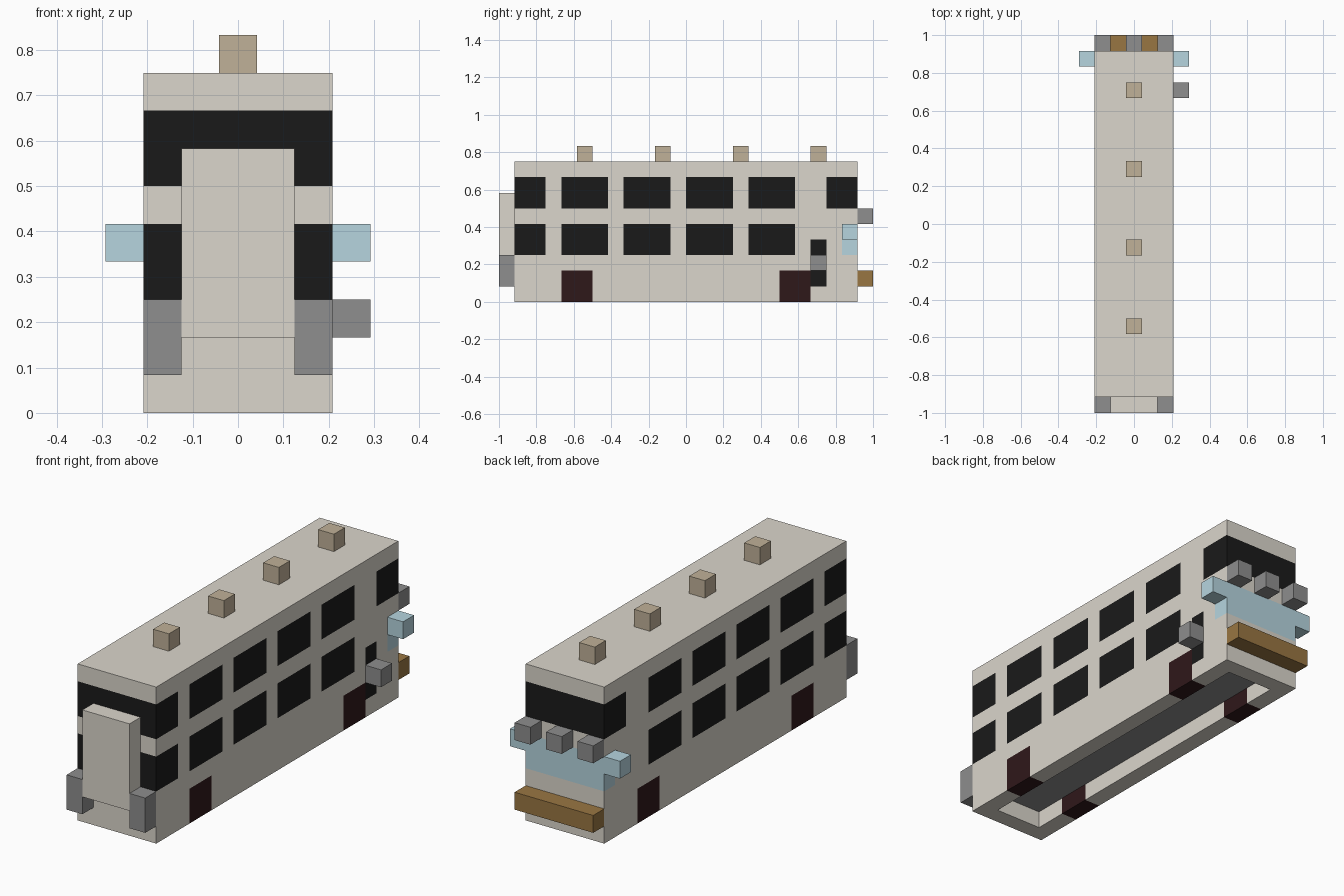
import bpy, bmesh
from mathutils import Vector

if "Cube" in bpy.data.objects:
    bpy.data.objects.remove(bpy.data.objects["Cube"], do_unlink=True)

U = 1 / 12  # one block


def material(name, rgb):
    def lin(v):
        v /= 255
        return v / 12.92 if v <= 0.04045 else ((v + 0.055) / 1.055) ** 2.4
    col = (*[lin(v) for v in rgb], 1)
    m = bpy.data.materials.new(name)
    m.use_nodes = True
    m.diffuse_color = col
    m.node_tree.nodes["Principled BSDF"].inputs["Base Color"].default_value = col
    return m


cream = material("cream", (219, 214, 204))
glass = material("dark_glass", (26, 26, 26))
grey = material("grey", (142, 142, 142))
blue = material("pale_blue", (182, 213, 223))
brown = material("brown", (153, 118, 66))
tan = material("tan", (192, 177, 152))
wheel = material("dark_wheel", (47, 24, 26))


def finish(bm, name, mats):
    bmesh.ops.scale(bm, vec=(U, U, U), verts=bm.verts)
    me = bpy.data.meshes.new(name)
    bm.to_mesh(me)
    bm.free()
    for m in mats:
        me.materials.append(m)
    ob = bpy.data.objects.new(name, me)
    bpy.context.scene.collection.objects.link(ob)


def box_mesh(lo, hi):
    lo, hi = Vector(lo), Vector(hi)
    bm = bmesh.new()
    bmesh.ops.create_cube(bm, size=1)
    bmesh.ops.scale(bm, vec=hi - lo, verts=bm.verts)
    bmesh.ops.translate(bm, vec=(lo + hi) / 2, verts=bm.verts)
    return bm


def box(name, lo, hi, mat):
    finish(box_mesh(lo, hi), name, [mat])


# Body: sliced block
body = box_mesh((-2.5, -11, 0), (2.5, 11, 9))
cuts = [(0, x) for x in (-1.5, 1.5)]
cuts += [(1, y) for y in range(-10, 11)] + [(2, z) for z in range(1, 9)]
for axis, pos in cuts:
    n = Vector((0, 0, 0))
    n[axis] = 1
    bmesh.ops.bisect_plane(body, geom=body.verts[:] + body.edges[:] + body.faces[:],
                           plane_co=n * pos, plane_no=n)

# Hollow underside, one block deep
floor = []
for f in body.faces:
    c = f.calc_center_median()
    if c.z < 0.1 and abs(c.x) < 1.5 and abs(c.y) < 10:
        floor.append(f)
ext = bmesh.ops.extrude_face_region(body, geom=floor)["geom"]
bmesh.ops.translate(body, vec=(0, 0, 1),
                    verts=[g for g in ext if isinstance(g, bmesh.types.BMVert)])
bmesh.ops.delete(body, geom=floor, context="FACES")
bmesh.ops.recalc_face_normals(body, faces=body.faces[:])
body.normal_update()


# Body colours by block position
def body_colour(p, n):
    x, y, z = p
    if n.z < -0.5 and z > 1:
        return 4
    if abs(x) > 1.5 and z < 2 and 6 < abs(y) < 8:
        return 3
    if abs(n.z) > 0.5 or z < 1:
        return 0
    upper, lower = 6 < z < 8, 3 < z < 5
    if lower and y > 10:
        return 2
    if upper and abs(y) > 9 or lower and y < -9:
        return 1
    if (upper or lower) and -8 < y < 7 and y % 4 < 3:
        return 1
    if n.x > 0.5 and 8 < y < 9 and 1 < z < 4:
        return 1
    return 0


for f in body.faces:
    f.material_index = body_colour(f.calc_center_median() - f.normal * 0.5, f.normal)
finish(body, "body", [cream, glass, blue, wheel, grey])

# Front centre panel and rear bumper
box("front_panel", (-1.5, -12, 2), (1.5, -11, 7), cream)
box("rear_bumper", (-2.5, 11, 1), (2.5, 12, 2), brown)

# Paired front blocks and side lamps
for side, s in (("right", -1), ("left", 1)):
    xs = sorted((s * 1.5, s * 2.5))
    box(f"front_block_{side}", (xs[0], -12, 1), (xs[1], -11, 3), grey)
    xs = sorted((s * 2.5, s * 3.5))
    box(f"side_lamp_{side}", (xs[0], 10, 4), (xs[1], 11, 5), blue)

# Door step block on one side
box("door_block", (2.5, 8, 2), (3.5, 9, 3), grey)

# Rear lamps
for i, x in enumerate((-2, 0, 2)):
    box(f"rear_lamp_{i + 1}", (x - 0.5, 11, 5), (x + 0.5, 12, 6), grey)

# Roof vents
for i, y in enumerate((-7, -2, 3, 8)):
    box(f"roof_vent_{i + 1}", (-0.5, y, 9), (0.5, y + 1, 10), tan)
